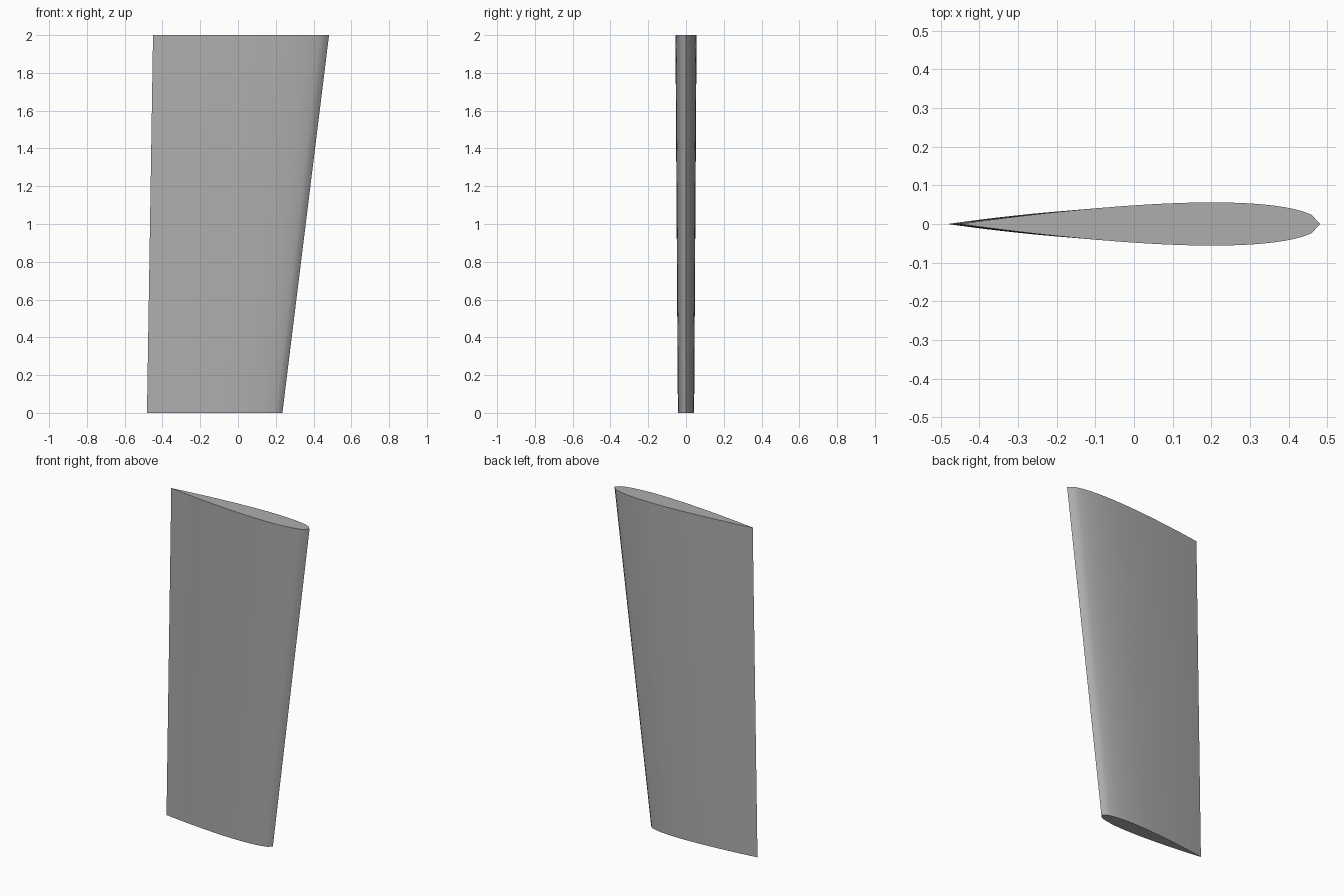
import bpy, bmesh

cube = bpy.data.objects.get("Cube")
if cube:
    bpy.data.objects.remove(cube, do_unlink=True)

grey = bpy.data.materials.new("mid grey")
grey.use_nodes = True
colour = (0.42, 0.42, 0.42, 1)
grey.diffuse_color = colour
grey.node_tree.nodes["Principled BSDF"].inputs["Base Color"].default_value = colour

STEPS = 40
THICKNESS = 0.12


def half_thickness(t):
    """Symmetric aerofoil half thickness at chord fraction t, closed at the tail."""
    return 5 * THICKNESS * (0.2969 * t ** 0.5 - 0.126 * t - 0.3516 * t ** 2
                            + 0.2843 * t ** 3 - 0.1036 * t ** 4)


def section(bm, nose, tail, z):
    """Ring of points from the nose along one side to the tail and back."""
    chord = nose - tail
    stations = [(i / STEPS, 1) for i in range(STEPS + 1)]
    stations += [(i / STEPS, -1) for i in range(STEPS - 1, 0, -1)]
    return [bm.verts.new((nose - chord * t, side * chord * half_thickness(t), z))
            for t, side in stations]


# Tapered blade, lofted between the two end sections
bm = bmesh.new()
bottom = section(bm, 0.235, -0.482, 0)
top = section(bm, 0.482, -0.45, 2)
count = len(bottom)
for i in range(count):
    j = (i + 1) % count
    bm.faces.new((bottom[i], bottom[j], top[j], top[i]))

# Flat end caps
bm.faces.new(bottom)
bm.faces.new(top)
bmesh.ops.recalc_face_normals(bm, faces=bm.faces)

mesh = bpy.data.meshes.new("wing_blade")
bm.to_mesh(mesh)
bm.free()
mesh.materials.append(grey)
blade = bpy.data.objects.new("wing_blade", mesh)
bpy.context.collection.objects.link(blade)

# Smooth sides with sharp cap rims and tail edge
bpy.context.view_layer.objects.active = blade
blade.select_set(True)
bpy.ops.object.shade_smooth_by_angle(angle=0.9)
